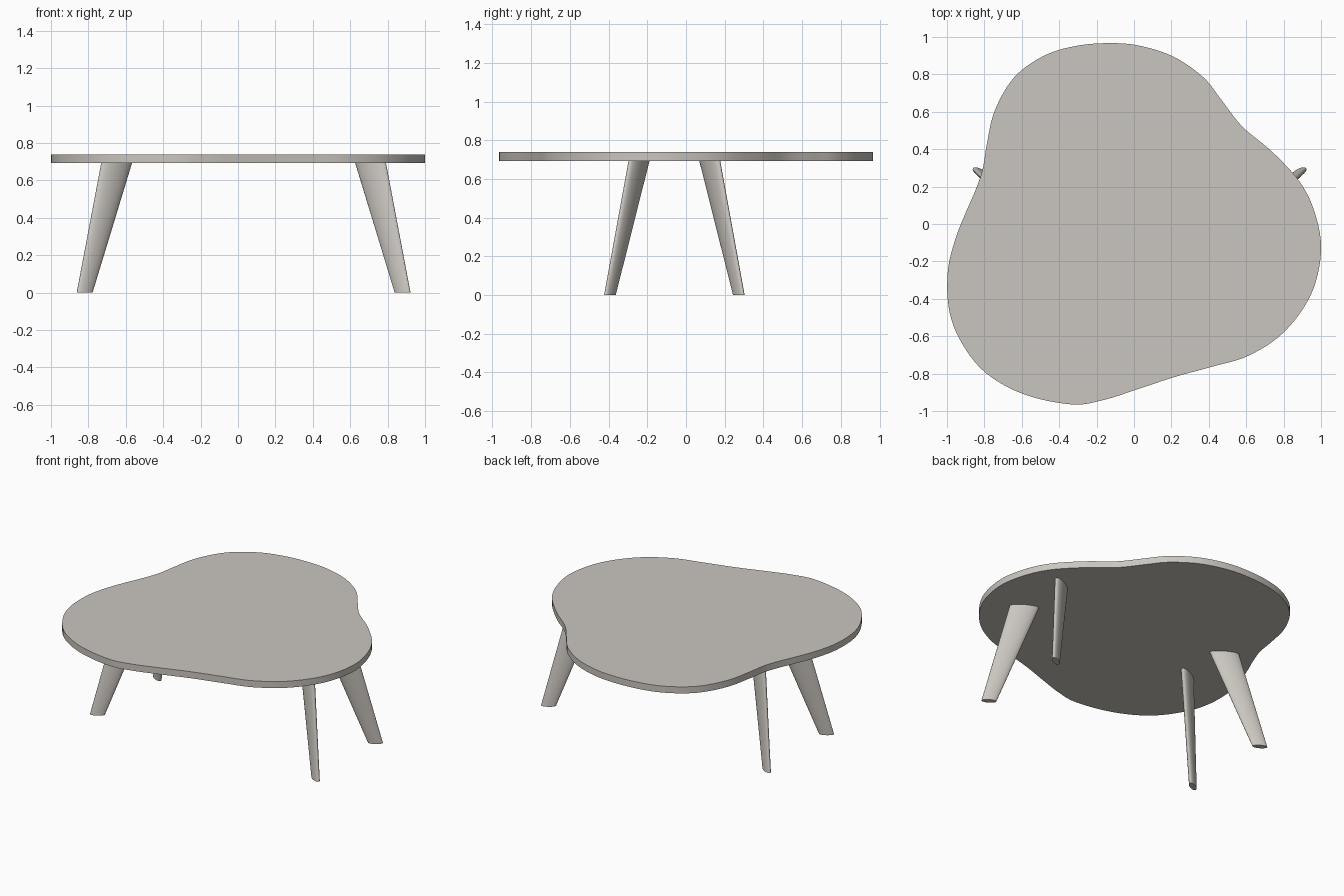
import bpy, bmesh, math
from mathutils import Vector

if "Cube" in bpy.data.objects:
    bpy.data.objects.remove(bpy.data.objects["Cube"])

mat = bpy.data.materials.new("warm grey")
mat.diffuse_color = (0.59, 0.56, 0.52, 1)
mat.use_nodes = True
mat.node_tree.nodes["Principled BSDF"].inputs["Base Color"].default_value = mat.diffuse_color

UNDER, TOP = 0.692, 0.738


def loft(name, rings):
    """Solid skinned through rings of equal point count, with flat end caps."""
    bm = bmesh.new()
    loops = [[bm.verts.new(p) for p in ring] for ring in rings]
    n = len(loops[0])
    for lo, hi in zip(loops, loops[1:]):
        for i in range(n):
            j = (i + 1) % n
            bm.faces.new((lo[i], lo[j], hi[j], hi[i]))
    bm.faces.new(loops[0][::-1])
    bm.faces.new(loops[-1])
    bmesh.ops.recalc_face_normals(bm, faces=bm.faces)
    me = bpy.data.meshes.new(name)
    bm.to_mesh(me)
    bm.free()
    me.materials.append(mat)
    ob = bpy.data.objects.new(name, me)
    bpy.context.collection.objects.link(ob)
    bpy.context.view_layer.objects.active = ob
    ob.select_set(True)
    bpy.ops.object.shade_smooth_by_angle(angle=math.radians(35))
    ob.select_set(False)
    return ob


def smooth_outline(pts, steps=6):
    """Closed Catmull-Rom curve through the points."""
    out, n = [], len(pts)
    for i in range(n):
        a, b, c, d = (Vector(pts[(i + k) % n]) for k in (-1, 0, 1, 2))
        for s in range(steps):
            t = s / steps
            out.append(0.5 * (2 * b + (c - a) * t + (2 * a - 5 * b + 4 * c - d) * t * t
                              + (3 * b - a - 3 * c + d) * t ** 3))
    return out


# Rounded three-lobed table top, outline clockwise from the back
outline = smooth_outline([
    (-0.13, 0.967), (0.03, 0.953), (0.21, 0.895), (0.37, 0.785), (0.47, 0.66),
    (0.58, 0.52), (0.74, 0.385), (0.89, 0.22), (0.97, 0.05), (1.0, -0.15),
    (0.945, -0.38), (0.80, -0.58), (0.61, -0.705), (0.41, -0.765), (0.21, -0.82),
    (0.0, -0.89), (-0.16, -0.94), (-0.33, -0.965), (-0.59, -0.91), (-0.80, -0.79),
    (-0.93, -0.62), (-0.99, -0.45), (-0.995, -0.25), (-0.955, -0.08), (-0.90, 0.06),
    (-0.85, 0.175), (-0.81, 0.29), (-0.788, 0.42), (-0.745, 0.605), (-0.64, 0.785),
    (-0.48, 0.90), (-0.31, 0.952)])
loft("table_top", [[(p.x, p.y, z) for p in outline] for z in (UNDER, TOP)])


def ellipse(cx, cy, z, a, b, angle, n=48):
    c, s = math.cos(angle), math.sin(angle)
    ring = []
    for i in range(n):
        t = 2 * math.pi * i / n
        u, v = a * math.cos(t), b * math.sin(t)
        ring.append((cx + u * c - v * s, cy + u * s + v * c, z))
    return ring


# Four splayed, tapered blade legs, mirrored about the leg centre
MX, MY = 0.03, -0.06
for side, sx in (("left", -1), ("right", 1)):
    for end, sy in (("front", -1), ("back", 1)):
        ang = math.radians(31) * sx * sy
        foot = ellipse(MX + sx * 0.85, MY + sy * 0.333, 0, 0.048, 0.02, ang)
        head = ellipse(MX + sx * 0.678, MY + sy * 0.182, UNDER + 0.005, 0.095, 0.028, ang)
        loft(f"{end}_{side}_leg", [foot, head])
